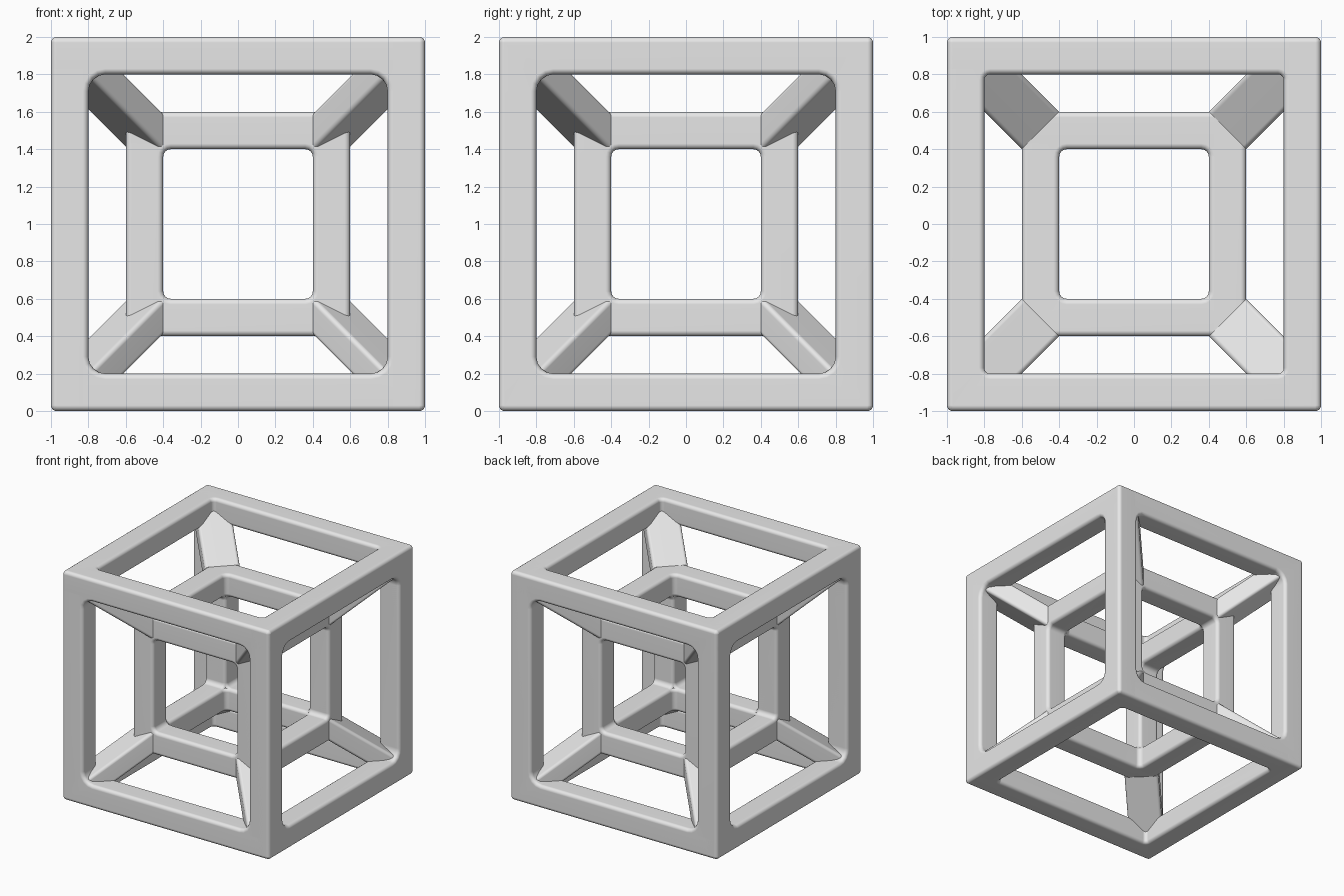
import bpy, bmesh
from math import sin, cos, pi, radians
from mathutils import Vector

if "Cube" in bpy.data.objects:
    bpy.data.objects.remove(bpy.data.objects["Cube"], do_unlink=True)

BAR = 0.2      # bar thickness
ROUND = 0.03   # edge rounding
SEG = 4        # steps per rounded edge

grey = bpy.data.materials.new("plain_grey")
grey.use_nodes = True
grey.diffuse_color = (0.8, 0.8, 0.8, 1)
grey.node_tree.nodes["Principled BSDF"].inputs["Base Color"].default_value = (0.8, 0.8, 0.8, 1)


def rounded_square(half, radius):
    """Outline points of a square with rounded corners."""
    pts = []
    for corner in range(4):
        mid = pi / 4 + corner * pi / 2
        cx = (half - radius) * (1 if cos(mid) > 0 else -1)
        cy = (half - radius) * (1 if sin(mid) > 0 else -1)
        for i in range(SEG + 1):
            a = (corner + i / SEG) * pi / 2
            pts.append((cx + radius * cos(a), cy + radius * sin(a)))
    return pts


def add_window_frame(bm, half, window_radius, place):
    """Loft a square ring whose bars have a rounded cross-section."""
    hole = half - BAR
    loops = []
    for quarter in range(4):
        for i in range(SEG + 1):
            a = -pi / 2 + (quarter + i / SEG) * pi / 2
            top = quarter in (1, 2)
            depth = (half - ROUND if top else hole + ROUND) + ROUND * sin(a)
            grow = ROUND * (1 - abs(cos(a)))
            if quarter < 2:      # outer side of the bar
                outline = rounded_square(half - grow, max(ROUND - grow, 0))
            else:                # side facing the window
                outline = rounded_square(hole + grow, window_radius + grow)
            loops.append([bm.verts.new(place(u, v, depth)) for u, v in outline])
    faces = []
    for k, loop in enumerate(loops):
        nxt = loops[(k + 1) % len(loops)]
        for j in range(len(loop)):
            m = (j + 1) % len(loop)
            faces.append(bm.faces.new((loop[j], loop[m], nxt[m], nxt[j])))
    bmesh.ops.recalc_face_normals(bm, faces=faces)
    bmesh.ops.remove_doubles(bm, verts=[v for lp in loops for v in lp], dist=0.0001)


def finish(name, bm, mirror=False):
    mesh = bpy.data.meshes.new(name)
    bm.to_mesh(mesh)
    bm.free()
    mesh.materials.append(grey)
    obj = bpy.data.objects.new(name, mesh)
    obj.location.z = 1
    bpy.context.collection.objects.link(obj)
    bpy.ops.object.select_all(action="DESELECT")
    obj.select_set(True)
    bpy.context.view_layer.objects.active = obj
    bpy.ops.object.shade_smooth_by_angle(angle=radians(40))
    if mirror:
        mod = obj.modifiers.new("mirror", "MIRROR")
        mod.use_axis = (True, True, True)
    mod = obj.modifiers.new("flat_sides", "WEIGHTED_NORMAL")
    mod.keep_sharp = True


def cube_frame(name, half, side_radius, top_radius):
    """Six window frames, one per side of the cube."""
    bm = bmesh.new()
    for s in (1, -1):
        add_window_frame(bm, half, side_radius, lambda u, v, d: (s * d, u, v))
        add_window_frame(bm, half, side_radius, lambda u, v, d: (u, s * d, v))
        add_window_frame(bm, half, top_radius, lambda u, v, d: (u, v, s * d))
    finish(name, bm)


# Large and small cube frames
cube_frame("outer_frame", 1.0, 0.09, 0.03)
cube_frame("inner_frame", 0.6, 0.04, 0.04)

# Corner struts: an upright rectangle swept along the cube's diagonal
bm = bmesh.new()
section = [(0.4, 0.6, 0.4), (0.6, 0.4, 0.4), (0.6, 0.4, 0.6), (0.4, 0.6, 0.6)]
near, far = [[bm.verts.new(Vector(p) + Vector((t, t, t))) for p in section]
             for t in (0.0, 0.38)]
bm.faces.new(near)
bm.faces.new(far)
for i in range(4):
    j = (i + 1) % 4
    bm.faces.new((near[i], near[j], far[j], far[i]))
bmesh.ops.recalc_face_normals(bm, faces=bm.faces[:])
long_edges = [bm.edges.get((a, b)) for a, b in zip(near, far)]
bmesh.ops.bevel(bm, geom=long_edges, offset=0.025, segments=SEG, profile=0.5,
                affect="EDGES")
finish("corner_struts", bm, mirror=True)
